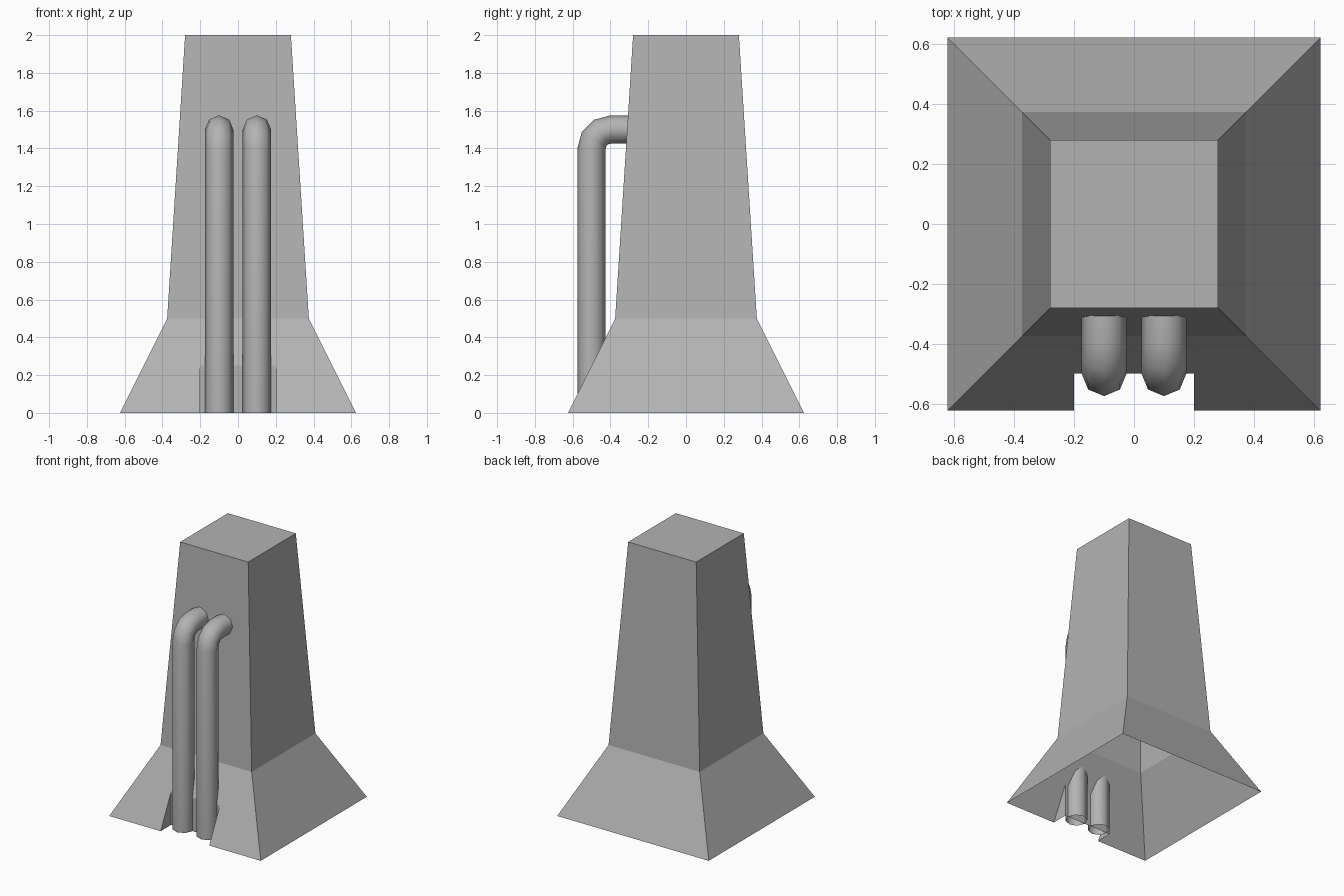
import bpy, bmesh
from math import sin, cos, pi, radians
from mathutils import Vector

if "Cube" in bpy.data.objects:
    bpy.data.objects.remove(bpy.data.objects["Cube"])

# Dark grey for every part
grey = bpy.data.materials.new("dark_grey")
grey.diffuse_color = (0.45, 0.45, 0.45, 1)
grey.use_nodes = True
grey.node_tree.nodes["Principled BSDF"].inputs["Base Color"].default_value = grey.diffuse_color


def finish(bm, name, smooth=False):
    mesh = bpy.data.meshes.new(name)
    for f in bm.faces:
        f.smooth = smooth
    bm.to_mesh(mesh)
    bm.free()
    mesh.materials.append(grey)
    obj = bpy.data.objects.new(name, mesh)
    bpy.context.collection.objects.link(obj)
    return obj


# Tower: hollow tapered shaft on a flared foot, open underneath
BASE, WAIST, TOP = 0.624, 0.375, 0.28
NOTCH_W, NOTCH_H = 0.2, 0.25
NOTCH_Y = -(BASE + WAIST) / 2


def build_tower():
    bm = bmesh.new()
    rings = [[bm.verts.new((sx * h, sy * h, z))
              for sx, sy in ((-1, -1), (1, -1), (1, 1), (-1, 1))]
             for h, z in ((BASE, 0), (WAIST, 0.5), (TOP, 2))]
    for level, (lo, hi) in enumerate(zip(rings, rings[1:])):
        for i in range(4):
            j = (i + 1) % 4
            if level or i:
                bm.faces.new((lo[i], lo[j], hi[j], hi[i]))
    bm.faces.new(rings[2])

    # Front of the foot with a recess for the pipes
    (l_low, l_top, l_back), (r_low, r_top, r_back) = [
        [bm.verts.new((x, y, z)) for y, z in
         ((-BASE, 0), (NOTCH_Y, NOTCH_H), (NOTCH_Y, 0))]
        for x in (-NOTCH_W, NOTCH_W)]
    lo, hi = rings[0], rings[1]
    bm.faces.new((lo[0], l_low, l_top, r_top, r_low, lo[1], hi[1], hi[0]))
    bm.faces.new((l_low, l_back, l_top))
    bm.faces.new((r_low, r_top, r_back))
    bm.faces.new((l_back, r_back, r_top, l_top))
    finish(bm, "tower")


# Pipes: eight-sided tubes that rise and bend back into the shaft
def build_pipe(x, name, radius=0.075, sides=8, bend=0.1):
    path = [(-0.5, 0, 0)]
    for deg in (0, 30, 60, 90):
        a = radians(deg)
        path.append((-0.4 - bend * cos(a), 1.4 + bend * sin(a), a))
    path.append((-0.3, 1.5, pi / 2))
    bm = bmesh.new()
    rings = []
    for y, z, a in path:
        out = Vector((0, -cos(a), sin(a)))
        rings.append([bm.verts.new(
            Vector((x, y, z)) + radius * (cos(t) * Vector((1, 0, 0)) + sin(t) * out))
            for t in (2 * pi * k / sides for k in range(sides))])
    for lo, hi in zip(rings, rings[1:]):
        for k in range(sides):
            n = (k + 1) % sides
            bm.faces.new((lo[k], hi[k], hi[n], lo[n]))
    finish(bm, name, smooth=True)


build_tower()
build_pipe(-0.1, "left_pipe")
build_pipe(0.1, "right_pipe")
